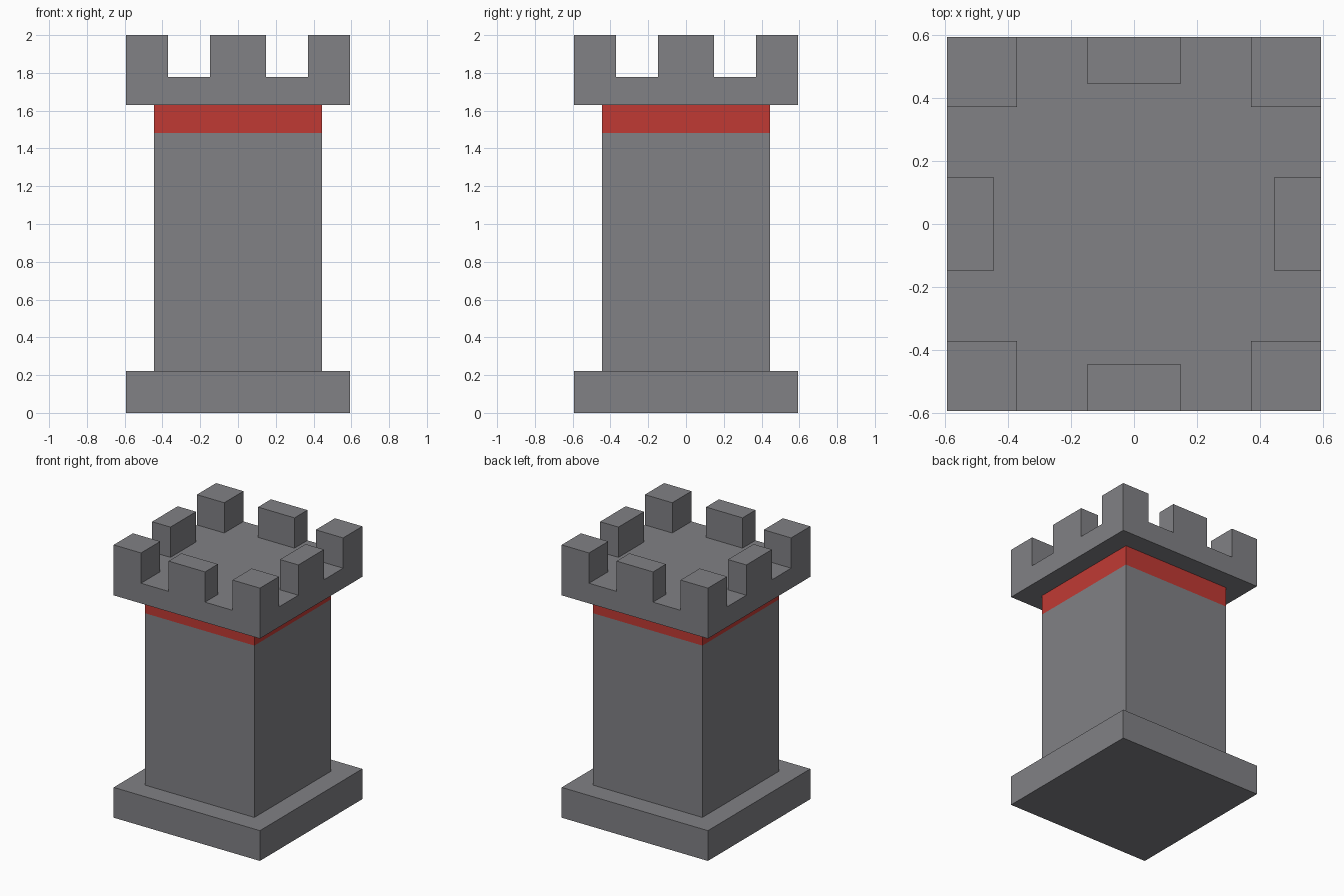
import bpy
import bmesh
import math
from mathutils import Vector

if "Cube" in bpy.data.objects:
    bpy.data.objects.remove(bpy.data.objects["Cube"], do_unlink=True)

HALF = 0.593        # half width of base and crown
SHAFT = 0.444       # half width of shaft, also inner edge of side merlons
CORNER = 0.371      # inner edge of corner merlons
MID = 0.148         # half width of side merlons
BASE_TOP, BAND, CROWN, FLOOR, TOP = 0.222, 1.482, 1.63, 1.778, 2.0


def material(name, color):
    mat = bpy.data.materials.new(name)
    mat.use_nodes = True
    mat.diffuse_color = color
    mat.node_tree.nodes["Principled BSDF"].inputs["Base Color"].default_value = color
    return mat


stone = material("grey stone", (0.22, 0.22, 0.235, 1))
red = material("red paint", (0.53, 0.042, 0.034, 1))


def box(half, z0, z1):
    bm = bmesh.new()
    bmesh.ops.create_cube(bm, size=1)
    for v in bm.verts:
        v.co = (v.co.x * 2 * half, v.co.y * 2 * half, z0 + (v.co.z + 0.5) * (z1 - z0))
    return bm


def cut(bm, axis, value):
    normal = Vector((0, 0, 0))
    normal[axis] = 1
    bmesh.ops.bisect_plane(bm, geom=bm.verts[:] + bm.edges[:] + bm.faces[:],
                           plane_co=normal * value, plane_no=normal)


def finish(bm, name, mats):
    bmesh.ops.recalc_face_normals(bm, faces=bm.faces[:])
    mesh = bpy.data.meshes.new(name)
    bm.to_mesh(mesh)
    bm.free()
    for mat in mats:
        mesh.materials.append(mat)
    obj = bpy.data.objects.new(name, mesh)
    bpy.context.collection.objects.link(obj)
    return obj


# Square plinth
finish(box(HALF, 0, BASE_TOP), "base", [stone])

# Shaft with a painted band below the crown
bm = box(SHAFT, BASE_TOP, CROWN)
cut(bm, 2, BAND)
for f in bm.faces:
    f.material_index = int(f.calc_center_median().z > BAND)
finish(bm, "shaft", [stone, red])

# Crown slab, with corner and side merlons raised out of its top
bm = box(HALF, CROWN, FLOOR)
for axis in (0, 1):
    for d in (MID, CORNER, SHAFT):
        cut(bm, axis, d)
        cut(bm, axis, -d)


def is_merlon(f):
    c = f.calc_center_median()
    near, far = sorted((abs(c.x), abs(c.y)))
    return f.normal.z > 0.9 and (near > CORNER or (near < MID and far > SHAFT))


bm.normal_update()
cells = [f for f in bm.faces if is_merlon(f)]
raised = bmesh.ops.extrude_face_region(bm, geom=cells)["geom"]
bmesh.ops.translate(bm, vec=(0, 0, TOP - FLOOR),
                    verts=[g for g in raised if isinstance(g, bmesh.types.BMVert)])
bmesh.ops.delete(bm, geom=[f for f in cells if f.is_valid], context="FACES")
bmesh.ops.dissolve_limit(bm, angle_limit=math.radians(1),
                         verts=bm.verts[:], edges=bm.edges[:])
finish(bm, "battlements", [stone])
